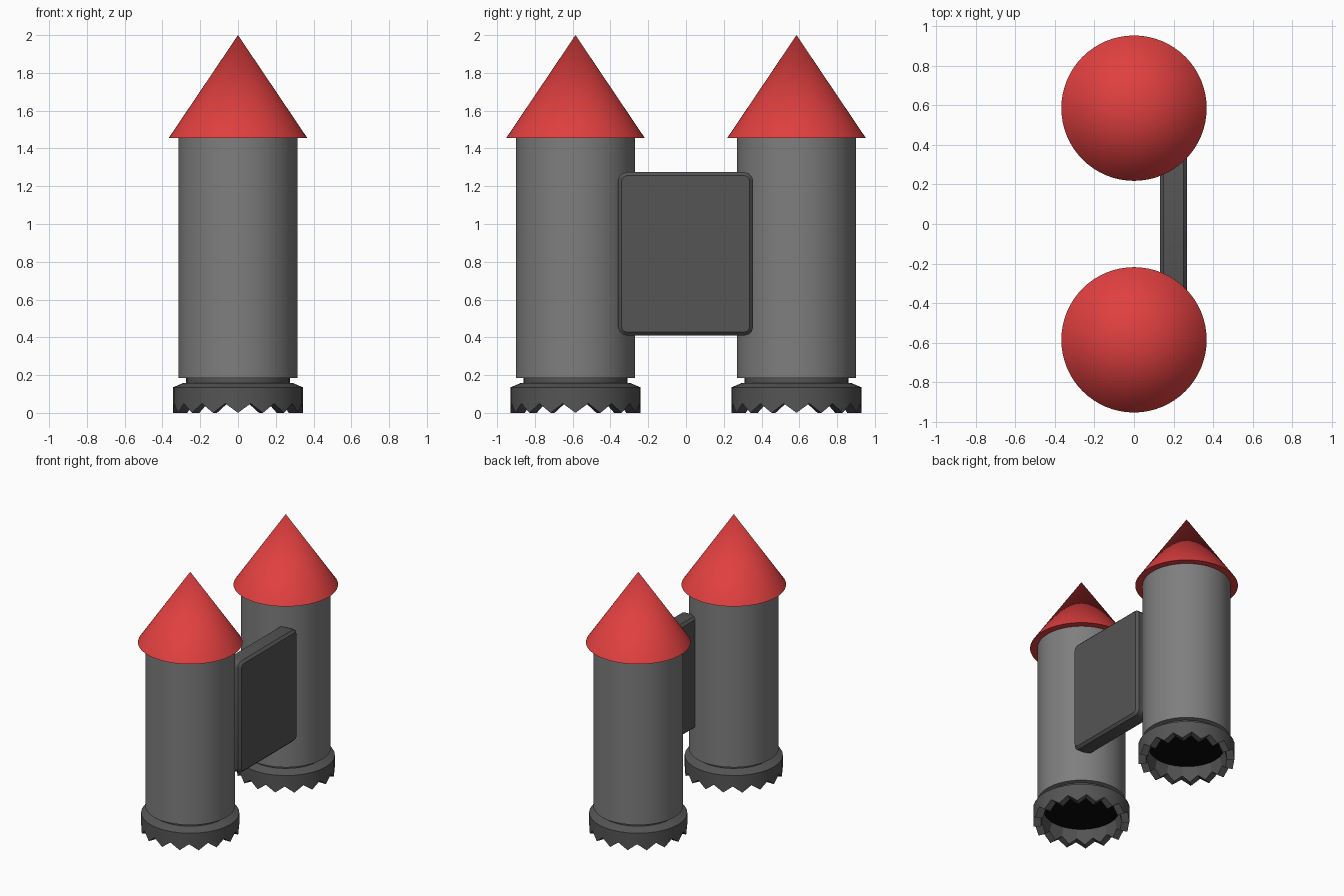
import bpy, bmesh, math

if "Cube" in bpy.data.objects:
    bpy.data.objects.remove(bpy.data.objects["Cube"])

def material(name, rgb):
    m = bpy.data.materials.new(name)
    m.diffuse_color = (*rgb, 1)
    m.use_nodes = True
    m.node_tree.nodes["Principled BSDF"].inputs["Base Color"].default_value = m.diffuse_color
    return m

red = material("red", (0.75, 0.05, 0.05))
grey = material("grey", (0.21, 0.21, 0.21))
dark = material("dark_grey", (0.09, 0.09, 0.09))
black = material("black", (0.003, 0.003, 0.003))

def finish(ob, name, mat, angle=40):
    ob.name = name
    ob.data.materials.append(mat)
    bpy.ops.object.select_all(action='DESELECT')
    ob.select_set(True)
    bpy.context.view_layer.objects.active = ob
    bpy.ops.object.shade_smooth_by_angle(angle=math.radians(angle))
    return ob

def cone(name, r1, r2, z0, z1, y, mat, angle=40):
    bpy.ops.mesh.primitive_cone_add(vertices=64, radius1=r1, radius2=r2, depth=z1 - z0,
                                    location=(0, y, (z0 + z1) / 2))
    return finish(bpy.context.object, name, mat, angle)

def nozzle(name, y, teeth=16):
    # lathed collar whose lower lip zigzags between tips and notches
    n = teeth * 2
    bm = bmesh.new()
    rings = []
    for i in range(n):
        a = 2 * math.pi * i / n
        lip = 0.05 * (i % 2)
        profile = [(0.275, 0.19), (0.275, 0.158), (0.29, 0.158), (0.345, 0.135),
                   (0.345, lip), (0.29, lip), (0.27, 0.115)]
        rings.append([bm.verts.new((r * math.cos(a), r * math.sin(a), z)) for r, z in profile])
    for i in range(n):
        p, q = rings[i], rings[(i + 1) % n]
        for k in range(len(p) - 1):
            bm.faces.new((p[k], p[k + 1], q[k + 1], q[k]))
    bm.faces.new([r[0] for r in rings])
    floor = bm.faces.new([r[-1] for r in reversed(rings)])
    floor.material_index = 1
    bmesh.ops.recalc_face_normals(bm, faces=bm.faces)
    me = bpy.data.meshes.new(name)
    bm.to_mesh(me)
    bm.free()
    ob = bpy.data.objects.new(name, me)
    bpy.context.collection.objects.link(ob)
    ob.location.y = y
    finish(ob, name, dark, 20)
    me.materials.append(black)

# two matching rockets
for side, y in (("front", -0.585), ("back", 0.585)):
    cone(side + "_tank", 0.315, 0.315, 0.185, 1.46, y, grey)
    cone(side + "_nose_cone", 0.367, 0, 1.455, 2.0, y, red)
    nozzle(side + "_nozzle", y)

# connecting plate: rounded outline, then softened rims
bm = bmesh.new()
bmesh.ops.create_cube(bm, size=1)
bmesh.ops.scale(bm, vec=(0.137, 0.714, 0.864), verts=bm.verts)
corners = [e for e in bm.edges if abs(e.verts[0].co.x - e.verts[1].co.x) > 0.1]
bmesh.ops.bevel(bm, geom=corners, offset=0.045, segments=3, profile=0.5, affect='EDGES')
rims = [e for e in bm.edges if abs(e.verts[0].co.x - e.verts[1].co.x) < 0.01]
bmesh.ops.bevel(bm, geom=rims, offset=0.018, segments=1, profile=0.5, affect='EDGES')
bmesh.ops.recalc_face_normals(bm, faces=bm.faces)
me = bpy.data.meshes.new("connecting_plate")
bm.to_mesh(me)
bm.free()
plate = bpy.data.objects.new("connecting_plate", me)
bpy.context.collection.objects.link(plate)
plate.location = (0.199, -0.002, 0.842)
finish(plate, "connecting_plate", dark, 35)
